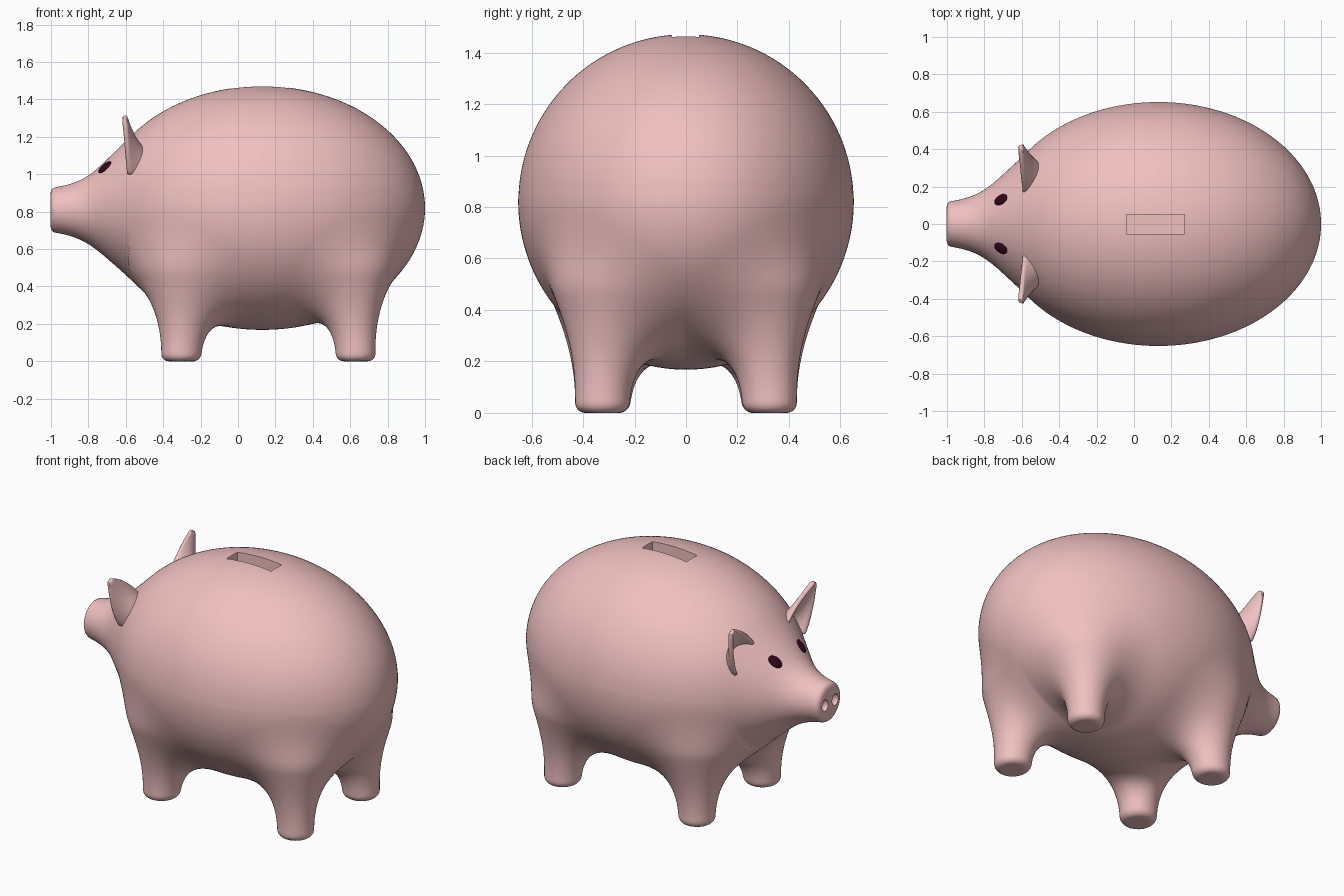
import bpy, bmesh, math
from mathutils import Matrix, Vector

if "Cube" in bpy.data.objects:
    bpy.data.objects.remove(bpy.data.objects["Cube"])


def material(name, rgb):
    m = bpy.data.materials.new(name)
    m.diffuse_color = (*rgb, 1)
    m.use_nodes = True
    m.node_tree.nodes["Principled BSDF"].inputs["Base Color"].default_value = m.diffuse_color
    return m


pink = material("pink", (0.87, 0.53, 0.53))
dark = material("dark", (0.03, 0.002, 0.01))


def add_object(name, bm, mat=None):
    bmesh.ops.recalc_face_normals(bm, faces=bm.faces[:])
    mesh = bpy.data.meshes.new(name)
    bm.to_mesh(mesh)
    bm.free()
    if mat:
        mesh.materials.append(mat)
    ob = bpy.data.objects.new(name, mesh)
    bpy.context.collection.objects.link(ob)
    return ob


def lathe(bm, profile, matrix, n=64):
    """Closed solid of revolution from (height, radius) points."""
    rings = []
    for h, r in profile:
        rings.append([bm.verts.new(matrix @ Vector((r * math.cos(a), r * math.sin(a), h)))
                      for a in (2 * math.pi * i / n for i in range(n))])
    for a, b in zip(rings, rings[1:]):
        for i in range(n):
            j = (i + 1) % n
            bm.faces.new((a[i], a[j], b[j], b[i]))
    bm.faces.new(rings[0][::-1])
    bm.faces.new(rings[-1])


def select(ob):
    bpy.ops.object.select_all(action='DESELECT')
    bpy.context.view_layer.objects.active = ob
    ob.select_set(True)


def apply_all(ob):
    select(ob)
    for m in list(ob.modifiers):
        bpy.ops.object.modifier_apply(modifier=m.name)


def smooth(ob, angle=40):
    select(ob)
    bpy.ops.object.shade_smooth_by_angle(angle=math.radians(angle))


LEGS = (-0.305, 0.63)
LEG_Y, LEG_R, BLEND = 0.326, 0.105, 0.30


def field(x, y, z):
    """Distance to the belly ellipsoid blended softly with the legs."""
    ex, ey, ez = (x - 0.13) / 0.87, y / 0.652, (z - 0.82) / 0.652
    k0 = math.sqrt(ex * ex + ey * ey + ez * ez)
    k1 = math.sqrt((ex / 0.87) ** 2 + (ey / 0.652) ** 2 + (ez / 0.652) ** 2)
    belly = k0 * (k0 - 1) / k1
    leg_x = LEGS[0] if x < 0.16 else LEGS[1]
    a = math.hypot(x - leg_x, abs(y) - LEG_Y) - LEG_R + 0.04
    b = abs(z - 0.25) - 0.25 + 0.04
    leg = min(max(a, b), 0) + math.hypot(max(a, 0), max(b, 0)) - 0.04
    h = max(BLEND - abs(belly - leg), 0) / BLEND
    return min(belly, leg) - h * h * BLEND / 4


def settle(verts):
    """Move vertices onto the blended surface."""
    e = 0.002
    for v in verts:
        x, y, z = v.co
        f = field(x, y, z)
        g = Vector((field(x + e, y, z) - f, field(x, y + e, z) - f, field(x, y, z + e) - f)) / e
        step = -g * f / max(g.length_squared, 0.3)
        if step.length > 0.05:
            step.length = 0.05
        v.co += step


# body and snout: one profile turned about the x axis
bm = bmesh.new()
profile = [(-1.003, 0.108), (-0.997, 0.119), (-0.93, 0.131), (-0.88, 0.145), (-0.83, 0.166),
           (-0.78, 0.197), (-0.73, 0.238), (-0.68, 0.284), (-0.63, 0.33)]
for i in range(41):
    x = 0.13 - 0.87 * math.cos(math.radians(36 + 143 * i / 40))
    profile.append((x, 0.652 * math.sqrt(max(0, 1 - ((x - 0.13) / 0.87) ** 2))))
lathe(bm, profile, Matrix.Translation((0, 0, 0.82)) @ Matrix.Rotation(math.pi / 2, 4, 'Y'), 96)

# legs
for x in LEGS:
    for s in (-1, 1):
        lathe(bm, [(0, 0.085), (0.02, LEG_R), (0.5, LEG_R)],
              Matrix.Translation((x, LEG_Y * s, 0)), 40)
body = add_object("body", bm, pink)
mod = body.modifiers.new("fuse", 'REMESH')
mod.mode = 'VOXEL'
mod.voxel_size = 0.015
mod = body.modifiers.new("soften", 'SMOOTH')
mod.factor = 0.5
mod.iterations = 6
apply_all(body)

# melt the legs into the belly, and lower the snout a touch
bm = bmesh.new()
bm.from_mesh(body.data)
low = [v for v in bm.verts if v.co.z < 0.85 and v.co.x > -0.58]
for i in range(4):
    settle(low)
    bmesh.ops.smooth_vert(bm, verts=low, factor=0.5, use_axis_x=True, use_axis_y=True, use_axis_z=True)
settle(low)
for v in bm.verts:
    t = min(max((-0.55 - v.co.x) / 0.3, 0), 1)
    v.co.z -= 0.011 * t * t * (3 - 2 * t)
bm.to_mesh(body.data)
bm.free()

# coin slot and nostrils, cut from the body
bm = bmesh.new()
bmesh.ops.create_cube(bm, size=1, matrix=Matrix.Translation((0.115, -0.002, 1.45))
                      @ Matrix.Diagonal((0.31, 0.105, 0.22, 1)))
for s in (-1, 1):
    bmesh.ops.create_uvsphere(bm, u_segments=24, v_segments=16, radius=1,
                              matrix=Matrix.Translation((-1.003, 0.05 * s, 0.81))
                              @ Matrix.Diagonal((0.03, 0.03, 0.036, 1)))
cutter = add_object("cutter", bm, pink)
mod = body.modifiers.new("cut", 'BOOLEAN')
mod.operation = 'DIFFERENCE'
mod.solver = 'EXACT'
mod.object = cutter
apply_all(body)
bpy.data.objects.remove(cutter)
smooth(body)

for s, side in ((1, "left"), (-1, "right")):
    # ears: cupped pointed leaves opening forward, flaring into the head behind
    bm = bmesh.new()
    up, across = Vector((0, 0.55 * s, 0.83)), Vector((0, 0.83 * s, -0.55))
    nu, nv = 12, 12
    grid = []
    for j in range(nv + 1):
        v = j / nv
        half = 0.10 * (1 - v ** 2) + 0.012
        row = []
        for i in range(nu + 1):
            u = 2 * i / nu - 1
            p = Vector((-0.595, 0.245 * s, 1.055)) + up * (0.305 * v) + across * (half * u)
            p.x += (1 - u * u) * (0.07 * (1 - v) + 0.09 * (1 - v) ** 3) - 0.012 * v
            row.append(bm.verts.new(p))
        grid.append(row)
    for a, b in zip(grid, grid[1:]):
        for i in range(nu):
            bm.faces.new((a[i], a[i + 1], b[i + 1], b[i]))
    ear = add_object(side + "_ear", bm, pink)
    mod = ear.modifiers.new("thickness", 'SOLIDIFY')
    mod.thickness = 0.028
    mod.offset = 0
    mod = ear.modifiers.new("round", 'SUBSURF')
    mod.levels = mod.render_levels = 1
    apply_all(ear)
    smooth(ear, 60)

    # eyes: flat dark ovals lying on the face
    bm = bmesh.new()
    normal = Vector((-0.67, 0.38 * s, 0.64)).normalized()
    tall = Vector((0.75, 0.3 * s, 0.6)).normalized()
    turn = Matrix((normal.cross(tall), tall, normal)).transposed().to_4x4()
    bmesh.ops.create_uvsphere(bm, u_segments=32, v_segments=16, radius=1,
                              matrix=Matrix.Translation((-0.712, 0.13 * s, 1.038)) @ turn
                              @ Matrix.Diagonal((0.03, 0.045, 0.013, 1)))
    smooth(add_object(side + "_eye", bm, dark), 60)
